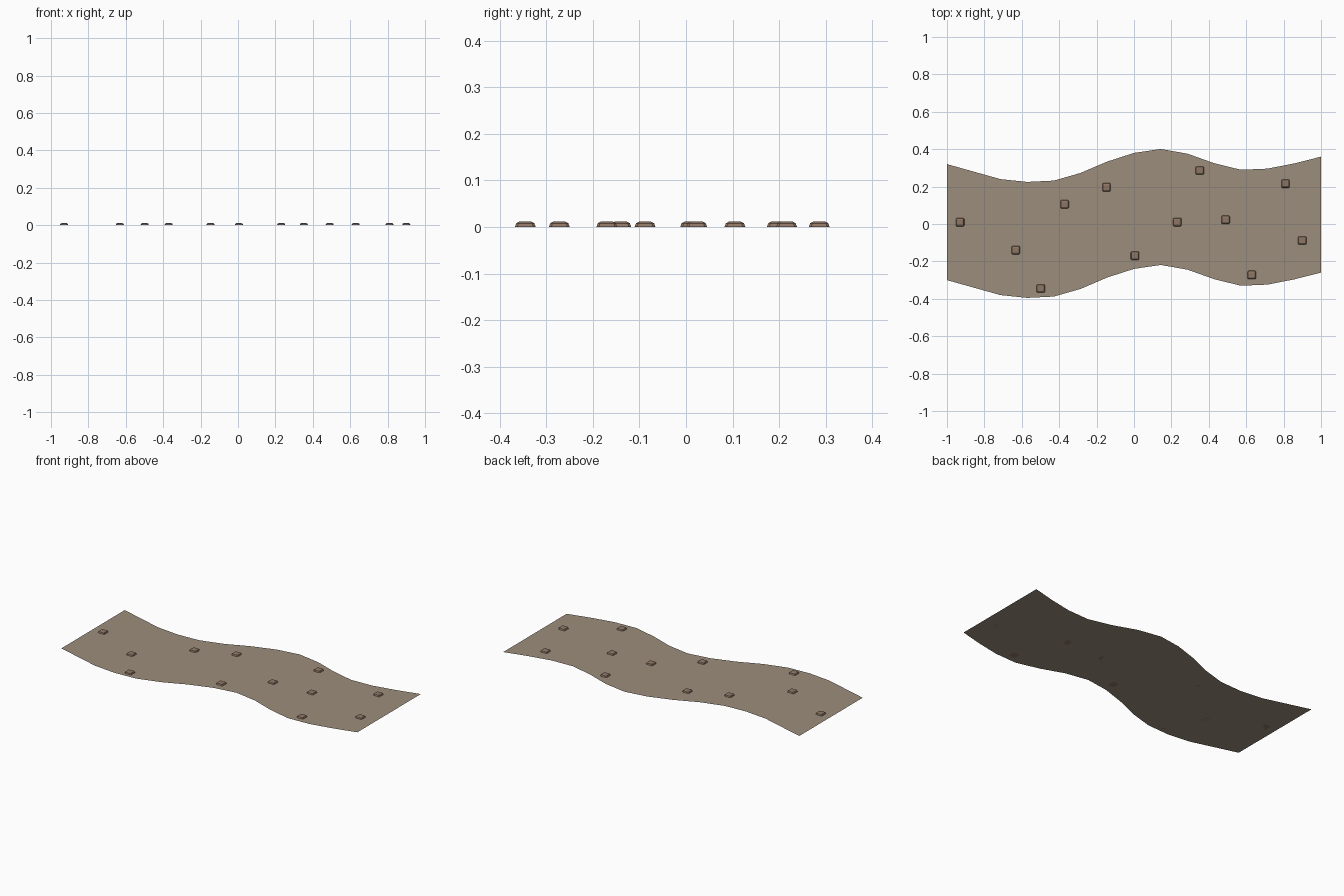
import bpy, bmesh

if "Cube" in bpy.data.objects:
    bpy.data.objects.remove(bpy.data.objects["Cube"])

def material(name, rgb):
    m = bpy.data.materials.new(name)
    m.diffuse_color = (*rgb, 1)
    m.use_nodes = True
    m.node_tree.nodes["Principled BSDF"].inputs["Base Color"].default_value = m.diffuse_color
    return m

def finish(bm, name, mat):
    bmesh.ops.recalc_face_normals(bm, faces=bm.faces)
    me = bpy.data.meshes.new(name)
    bm.to_mesh(me)
    bm.free()
    me.materials.append(mat)
    ob = bpy.data.objects.new(name, me)
    bpy.context.collection.objects.link(ob)
    return ob

earth = material("earth", (0.33, 0.27, 0.20))
pebble = material("pebble", (0.27, 0.18, 0.13))

# Winding path: flat ribbon of constant width along a wavy centre line
centre = [0.01, -0.03, -0.07, -0.085, -0.078, -0.037, 0.024, 0.07,
          0.091, 0.066, 0.015, -0.02, -0.014, 0.014, 0.05]
bm = bmesh.new()
rows = []
for i, y in enumerate(centre):
    x = -1 + 2 * i / (len(centre) - 1)
    rows.append([bm.verts.new((x, y + s * 0.31, 0)) for s in (-1, 1)])
for a, b in zip(rows, rows[1:]):
    bm.faces.new((a[0], b[0], b[1], a[1]))
path = finish(bm, "path", earth)
if path.data.polygons[0].normal.z < 0:
    path.data.flip_normals()

# Pebbles: low square domes with clipped corners
bm = bmesh.new()
rings = []
for h, c, z in ((0.0225, 0.005, 0), (0.0195, 0.005, 0.008), (0.013, 0.003, 0.0115)):
    k = h - c
    pts = [(h, -k), (h, k), (k, h), (-k, h), (-h, k), (-h, -k), (-k, -h), (k, -h)]
    rings.append([bm.verts.new((x, y, z)) for x, y in pts])
for a, b in zip(rings, rings[1:]):
    for i in range(8):
        j = (i + 1) % 8
        bm.faces.new((a[i], a[j], b[j], b[i]))
bm.faces.new(rings[-1])
bm.faces.new(rings[0][::-1])
first = finish(bm, "pebble", pebble)

# Scatter the pebbles along the path
spots = [(-0.93, 0.01), (-0.632, -0.14), (-0.499, -0.345), (-0.371, 0.105),
         (-0.147, 0.196), (0.005, -0.17), (0.231, 0.01), (0.352, 0.286),
         (0.49, 0.023), (0.629, -0.272), (0.81, 0.216), (0.9, -0.088)]
for i, (x, y) in enumerate(spots):
    ob = first
    if i:
        ob = first.copy()
        bpy.context.collection.objects.link(ob)
    ob.location = (x, y, 0)
